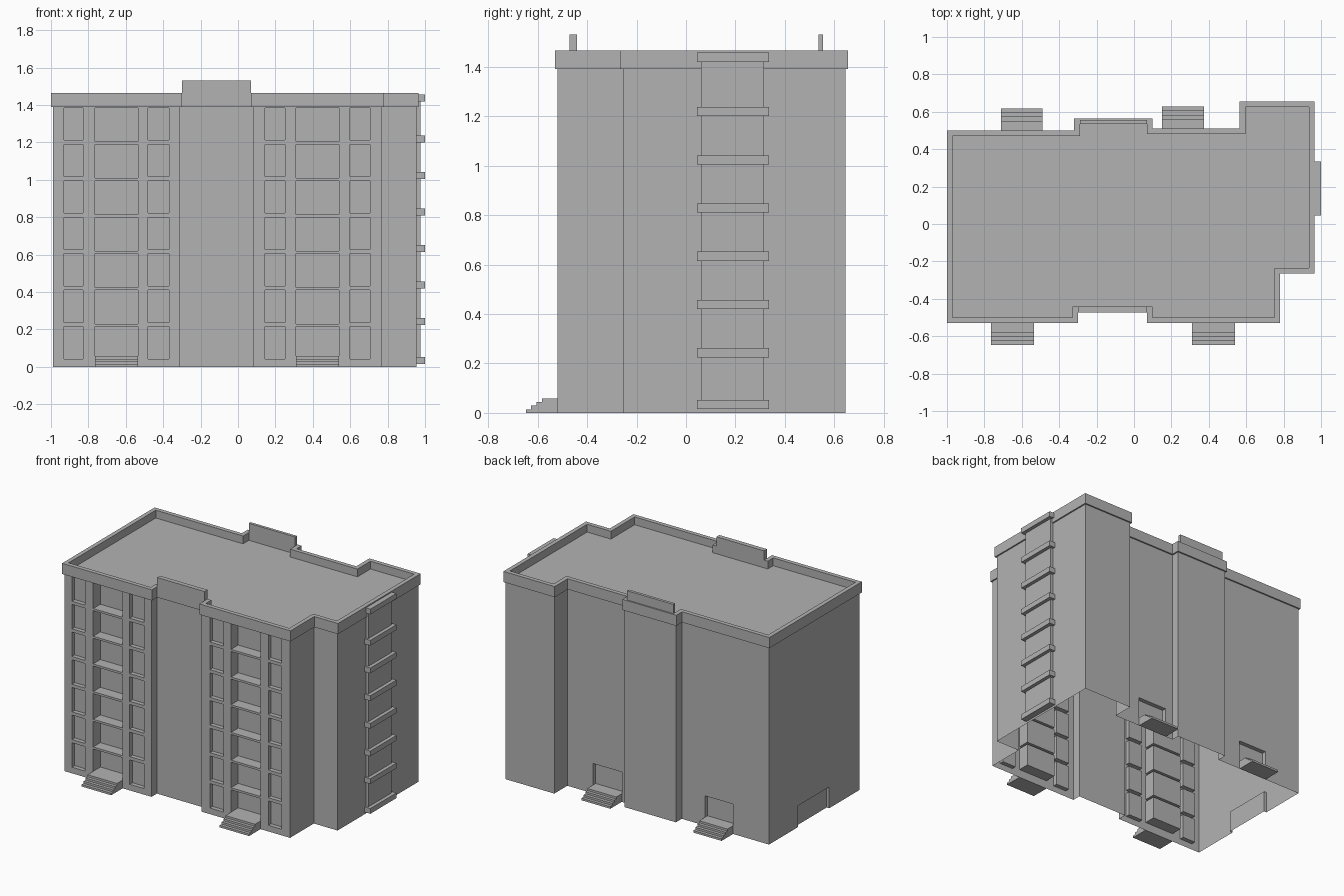
import bpy, bmesh
from mathutils import Vector

if "Cube" in bpy.data.objects:
    bpy.data.objects.remove(bpy.data.objects["Cube"])

mat = bpy.data.materials.new("plain_grey")
mat.use_nodes = True
GREY = (0.45, 0.45, 0.45, 1)
mat.diffuse_color = GREY
mat.node_tree.nodes["Principled BSDF"].inputs["Base Color"].default_value = GREY


def finish(name, bm, recalc=False):
    if recalc:
        bmesh.ops.recalc_face_normals(bm, faces=bm.faces)
    me = bpy.data.meshes.new(name)
    bm.to_mesh(me)
    bm.free()
    me.materials.append(mat)
    ob = bpy.data.objects.new(name, me)
    bpy.context.collection.objects.link(ob)
    return ob


def face(bm, pts):
    return bm.faces.new([bm.verts.new(p) for p in pts])


def box(name, x, y, z):
    bm = bmesh.new()
    bmesh.ops.create_cube(bm, size=1)
    for v in bm.verts:
        v.co = [r[0] if c < 0 else r[1] for c, r in zip(v.co, (x, y, z))]
    return finish(name, bm)


def inset(poly, dist):
    """Move every edge of a counter-clockwise right-angled outline inward."""
    out = []
    for i, p in enumerate(poly):
        d1 = (p - poly[i - 1]).normalized()
        d2 = (poly[(i + 1) % len(poly)] - p).normalized()
        out.append(p + dist * Vector((-d1.y - d2.y, d1.x + d2.x)))
    return out


def wall(bm, a, b, height, pockets):
    """Flat wall from a to b with recessed pockets (start, end, z0, z1, depth)."""
    d = (b - a).normalized()
    n = Vector((-d.y, d.x))
    length = (b - a).length

    def at(u, z, depth=0):
        p = a + d * u + n * depth
        return (p.x, p.y, z)

    axis = 0 if abs(d.x) > 0.5 else 1
    rects = []
    for s, e, z0, z1, depth in pockets:
        u0, u1 = sorted((abs(s - a[axis]), abs(e - a[axis])))
        rects.append((u0, u1, z0, z1, depth))
    us = sorted({0, length, *[r[0] for r in rects], *[r[1] for r in rects]})
    zs = sorted({0, height, *[r[2] for r in rects], *[r[3] for r in rects]})
    for u0, u1 in zip(us, us[1:]):
        for z0, z1 in zip(zs, zs[1:]):
            u, z = (u0 + u1) / 2, (z0 + z1) / 2
            if not any(r[0] < u < r[1] and r[2] < z < r[3] for r in rects):
                face(bm, [at(u0, z0), at(u1, z0), at(u1, z1), at(u0, z1)])
    for u0, u1, z0, z1, k in rects:
        ring = [(u0, z0), (u1, z0), (u1, z1), (u0, z1)]
        face(bm, [at(u, z, k) for u, z in ring])
        for i, p in enumerate(ring):
            q = ring[(i + 1) % 4]
            if p[1] + q[1] > 0:
                face(bm, [at(*p), at(*q), at(*q, k), at(*p, k)])


# Plan outline of the parapet, counter-clockwise from the front corner
plan = [Vector(p) for p in (
    (-1, -.53), (-.3, -.53), (-.3, -.47), (.07, -.47), (.07, -.53), (.78, -.53),
    (.78, -.265), (.965, -.265), (.965, .655), (.565, .655), (.565, .51),
    (.1, .51), (.1, .565), (-.32, .565), (-.32, .5), (-1, .5))]
WALL_TOP, ROOF, PARAPET_TOP = 1.39, 1.41, 1.465
FLOORS, PITCH = 7, 0.195


# Window and balcony recesses for one front wing
def wing(windows, balcony):
    out = []
    for f in range(FLOORS):
        top = 0.215 + f * PITCH
        for x0, x1 in windows:
            out.append((x0, x1, top - 0.172, top, 0.03))
        low = 0.058 if f == 0 else top - 0.18
        out.append((*balcony, low, top, 0.08))
    return out


FRONT_STAIRS = [(-.765, -.535), (.31, .54)]
BACK_STAIRS = [(-.71, -.49), (.15, .375)]
pockets = {
    0: wing([(-.93, -.83), (-.48, -.37)], FRONT_STAIRS[0]),
    4: wing([(.145, .25), (.60, .705)], FRONT_STAIRS[1]),
    10: [(*BACK_STAIRS[1], 0.058, 0.21, 0.03)],
    14: [(*BACK_STAIRS[0], 0.058, 0.21, 0.03)],
    15: [(-.18, .165, 0, 0.15, 0.02)],
}

# Outer walls, open underneath
bm = bmesh.new()
core = inset(plan, 0.01)
for i, a in enumerate(core):
    wall(bm, a, core[(i + 1) % len(core)], WALL_TOP, pockets.get(i, []))
bmesh.ops.remove_doubles(bm, verts=bm.verts, dist=0.0001)
finish("walls", bm)

# Parapet band
bm = bmesh.new()
inner = inset(plan, 0.03)
loops = [(plan, WALL_TOP), (plan, PARAPET_TOP), (inner, PARAPET_TOP), (inner, WALL_TOP)]
rings = [[bm.verts.new((p.x, p.y, z)) for p in poly] for poly, z in loops]
for r in range(4):
    lo, hi = rings[r], rings[(r + 1) % 4]
    for i in range(len(plan)):
        j = (i + 1) % len(plan)
        bm.faces.new((lo[i], lo[j], hi[j], hi[i]))
finish("parapet", bm, True)

# Flat roof
bm = bmesh.new()
face(bm, [(p.x, p.y, ROOF) for p in inner])
finish("roof", bm)

# Raised plates on the parapet
box("front_roof_plate", (-.3, .07), (-.472, -.44), (WALL_TOP, 1.53))
box("back_roof_plate", (-.29, .07), (.535, .555), (ROOF, 1.53))


# Entrance stairs
def stairs(name, xs, wall_y, out):
    prof = [(0, 0), (0, .058)]
    for i, y in enumerate((.062, .084, .106, .128)):
        z = .058 - i * .0145
        prof += [(y, z), (y, z - .0145)]
    bm = bmesh.new()
    f = face(bm, [(xs[0], wall_y + out * y, z) for y, z in prof])
    ext = bmesh.ops.extrude_face_region(bm, geom=[f], use_keep_orig=True)
    for v in ext["geom"]:
        if isinstance(v, bmesh.types.BMVert):
            v.co.x = xs[1]
    finish(name, bm, True)


for side, xs in zip(("left", "right"), FRONT_STAIRS):
    stairs("front_stairs_" + side, xs, -.52, -1)
for side, xs, y in zip(("left", "right"), BACK_STAIRS, (.49, .5)):
    stairs("back_stairs_" + side, xs, y, 1)

# Side strip with a ledge at each floor
box("side_strip", (.95, .975), (.06, .315), (.015, 1.44))
for k, z in enumerate([.015] + [.225 + i * PITCH for i in range(6)] + [1.42]):
    box(f"side_ledge_{k + 1}", (.95, 1.0), (.045, .335), (z, z + .037))
